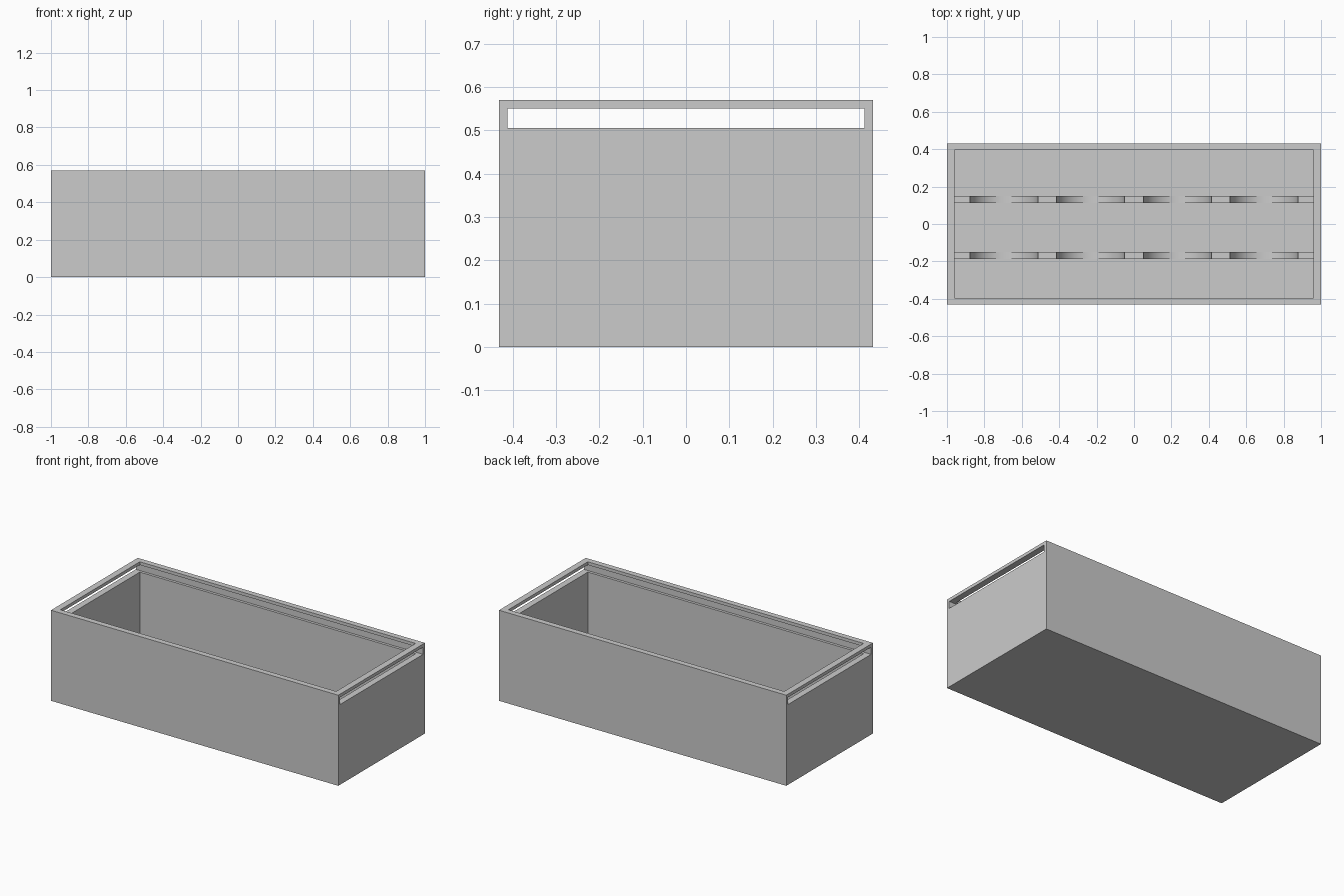
import bpy
import math

if "Cube" in bpy.data.objects:
    bpy.data.objects.remove(bpy.data.objects["Cube"], do_unlink=True)

LENGTH, WIDTH, HEIGHT = 2.0, 0.862, 0.57
WALL, FLOOR = 0.04, 0.04
RIB_TOP, SCOOP_RADIUS, SCOOP_PITCH = 0.225, 0.182, 0.464

grey = bpy.data.materials.new("light_grey")
grey.use_nodes = True
grey.diffuse_color = (0.6, 0.6, 0.6, 1)
grey.node_tree.nodes["Principled BSDF"].inputs["Base Color"].default_value = (0.6, 0.6, 0.6, 1)


def box(name, low, high):
    """Box between two opposite corners."""
    bpy.ops.mesh.primitive_cube_add(size=1, location=[(a + b) / 2 for a, b in zip(low, high)])
    ob = bpy.context.object
    ob.name = name
    ob.scale = [b - a for a, b in zip(low, high)]
    bpy.ops.object.transform_apply(location=True, rotation=True, scale=True)
    ob.data.materials.append(grey)
    return ob


def apply_modifier(ob, mod):
    bpy.ops.object.select_all(action="DESELECT")
    ob.select_set(True)
    bpy.context.view_layer.objects.active = ob
    bpy.ops.object.modifier_apply(modifier=mod.name)


def cut(ob, cutter):
    """Subtract the cutter, then discard it."""
    cutter.hide_render = True
    mod = ob.modifiers.new("cut", "BOOLEAN")
    mod.operation = "DIFFERENCE"
    mod.solver = "EXACT"
    mod.object = cutter
    apply_modifier(ob, mod)
    bpy.data.objects.remove(cutter, do_unlink=True)


# Open box shell
hx, hy = LENGTH / 2, WIDTH / 2
ix, iy = hx - WALL, hy - 0.036
shell = box("box_shell", (-hx, -hy, 0), (hx, hy, HEIGHT))
cut(shell, box("cavity_cutter", (-ix, -iy, FLOOR), (ix, iy, HEIGHT + 0.1)))

# Lid slot: through both ends and grooved into the long walls
cut(shell, box("slot_cutter", (-hx - 0.1, -0.412, 0.505), (hx + 0.1, 0.412, 0.55)))

# Two cradle ribs with four round scoops each
for name, y in (("front_cradle_rib", -0.168), ("back_cradle_rib", 0.132)):
    rib = box(name, (-ix, y - 0.019, FLOOR), (ix, y + 0.019, RIB_TOP))
    for i in range(4):
        bpy.ops.mesh.primitive_cylinder_add(
            vertices=64, radius=SCOOP_RADIUS, depth=0.2,
            location=((i - 1.5) * SCOOP_PITCH, y, RIB_TOP),
            rotation=(math.pi / 2, 0, 0))
        cutter = bpy.context.object
        cutter.data.materials.append(grey)
        cut(rib, cutter)
    bpy.ops.object.shade_smooth_by_angle(angle=math.radians(30))
